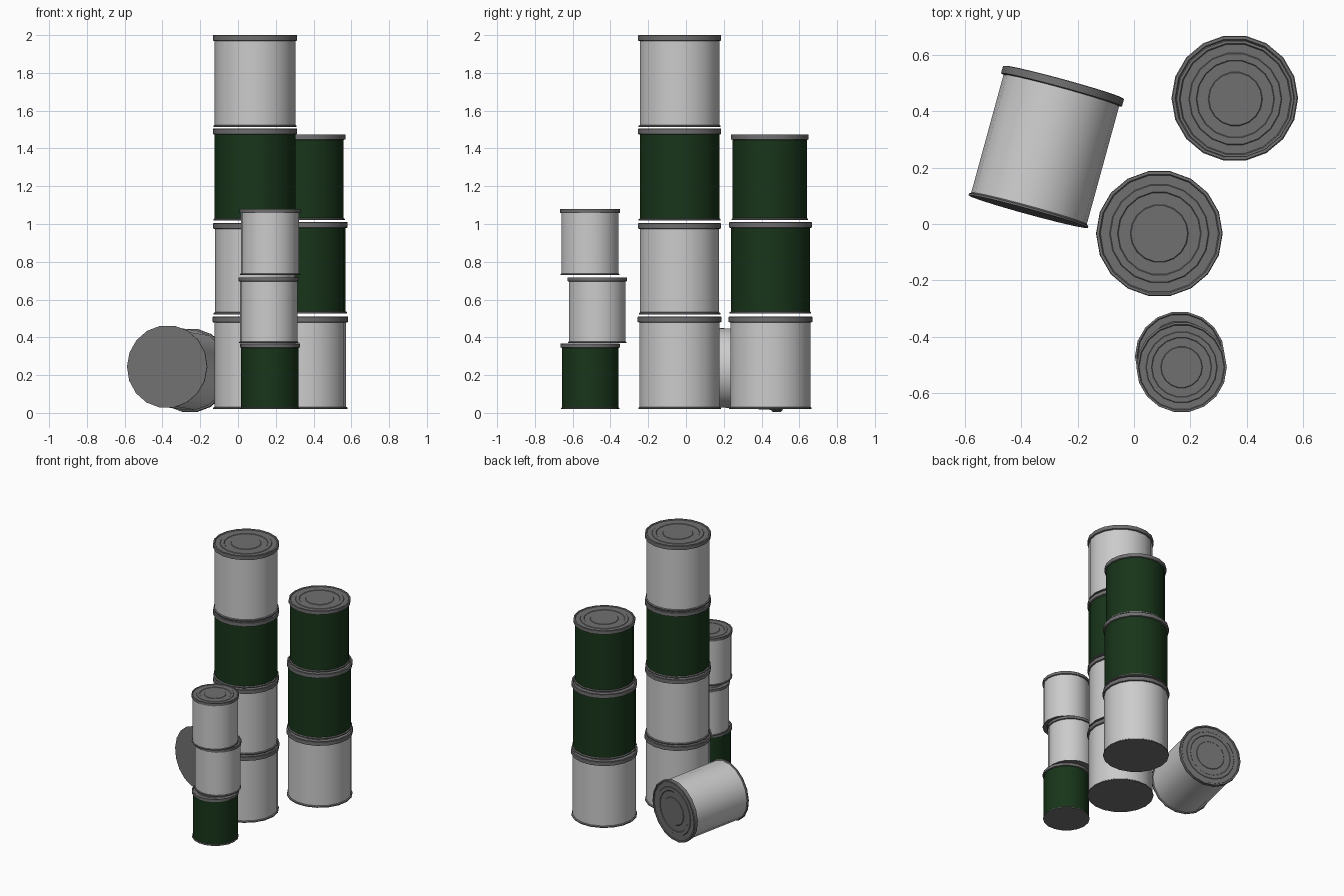
import bpy, bmesh, math
from mathutils import Vector, Matrix

if "Cube" in bpy.data.objects:
    bpy.data.objects.remove(bpy.data.objects["Cube"])

SIDES = 18
R, H = 0.225, 0.49        # rim radius and height of a full-size can


def material(name, rgb):
    m = bpy.data.materials.new(name)
    m.diffuse_color = (*rgb, 1)
    m.use_nodes = True
    m.node_tree.nodes["Principled BSDF"].inputs["Base Color"].default_value = m.diffuse_color
    return m


LIGHT = material("light_label", (0.8, 0.8, 0.8))
GREEN = material("green_label", (0.009, 0.035, 0.01))
METAL = material("metal", (0.16, 0.16, 0.16))

# Profiles as (radius, height); a zero radius closes the disc
BODY = [(0.215, 0.006), (0.215, H - 0.03)]
BASE = [(0, 0), (0.222, 0), (0.222, 0.007), (0.215, 0.012)]
LID = [(0.215, H - 0.032), (R, H - 0.029), (R, H - 0.002), (R - 0.003, H),
       (0.215, H), (0.211, H - 0.006),
       (0.178, H - 0.006), (0.175, H - 0.003), (0.150, H - 0.003),
       (0.147, H - 0.006), (0.104, H - 0.006), (0.101, H - 0.003), (0, H - 0.003)]


def lathe(name, profile, mat, matrix):
    bm = bmesh.new()
    rings = []
    for r, z in profile:
        if r == 0:
            rings.append([bm.verts.new((0, 0, z))])
        else:
            rings.append([bm.verts.new((r * math.cos(a), r * math.sin(a), z))
                          for a in (2 * math.pi * i / SIDES for i in range(SIDES))])
    for lo, hi in zip(rings, rings[1:]):
        for i in range(SIDES):
            j = (i + 1) % SIDES
            if len(lo) == 1:
                bm.faces.new((lo[0], hi[j], hi[i]))
            elif len(hi) == 1:
                bm.faces.new((lo[i], lo[j], hi[0]))
            else:
                bm.faces.new((lo[i], lo[j], hi[j], hi[i]))
    mesh = bpy.data.meshes.new(name)
    bm.to_mesh(mesh)
    bm.free()
    mesh.materials.append(mat)
    ob = bpy.data.objects.new(name, mesh)
    bpy.context.collection.objects.link(ob)
    ob.matrix_world = matrix
    bpy.ops.object.select_all(action='DESELECT')
    ob.select_set(True)
    bpy.context.view_layer.objects.active = ob
    bpy.ops.object.shade_smooth_by_angle(angle=math.radians(30))


def can(name, label, matrix):
    lathe(name + "_body", BODY, label, matrix)
    lathe(name + "_base", BASE, METAL, matrix)
    lathe(name + "_lid", LID, METAL, matrix)


# Standing cans: x, y, bottom, top, label
stacks = {
    "tall_stack": [(0.09, -0.034, 0.02, 0.51, LIGHT), (0.09, -0.034, 0.521, 1.005, LIGHT),
                   (0.09, -0.034, 1.018, 1.505, GREEN), (0.09, -0.034, 1.513, 2.0, LIGHT)],
    "back_stack": [(0.358, 0.447, 0.02, 0.51, LIGHT), (0.358, 0.447, 0.526, 1.01, GREEN),
                   (0.36, 0.444, 1.02, 1.475, GREEN)],
    "small_stack": [(0.169, -0.507, 0.02, 0.367, GREEN), (0.163, -0.47, 0.37, 0.718, LIGHT),
                    (0.169, -0.509, 0.73, 1.08, LIGHT)],
}
for stack, cans in stacks.items():
    for n, (x, y, z0, z1, label) in enumerate(cans, 1):
        can(f"{stack}_can_{n}", label,
            Matrix.Translation((x, y, z0)) @ Matrix.Scale((z1 - z0) / H, 4))

# Fallen can, lid towards the back, tipped slightly down
start, end = Vector((-0.376, 0.044, 0.245)), Vector((-0.25, 0.504, 0.224))
axis = end - start
turn = axis.to_track_quat('Z', 'Y').to_matrix().to_4x4()
can("fallen_can", LIGHT,
    Matrix.Translation(start) @ turn @ Matrix.Diagonal((0.99, 0.99, axis.length / H, 1)))
